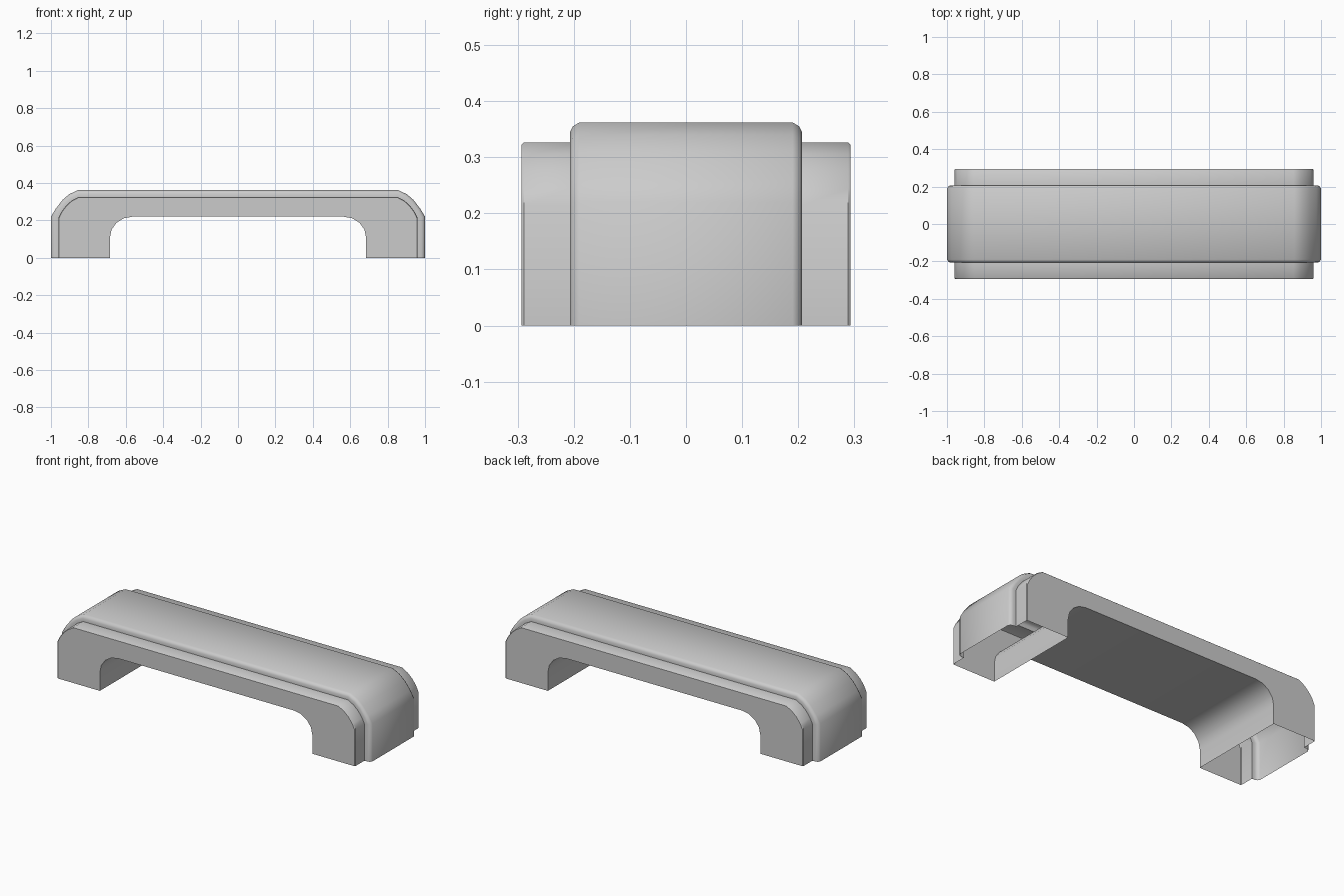
import bpy, bmesh, math

if "Cube" in bpy.data.objects:
    bpy.data.objects.remove(bpy.data.objects["Cube"])

# Right half of the end profiles (x, z): raised band, recessed body, arch underside
BAND = [(1, 0), (1, .22), (.975, .262), (.938, .31), (.903, .34), (.857, .362)]
BODY = [(.96, 0), (.96, .214), (.945, .245), (.92, .279), (.89, .306), (.853, .326)]
ARCH = [(.685, 0)] + [(.565 + .12 * math.cos(a), .108 + .112 * math.sin(a))
                      for a in (math.pi / 2 * i / 4 for i in range(5))]

# Cross-section: (y, t), t = 0 on the band surface, 1 on the body surface
HALF = [(.19, 0), (.202, .2), (.207, .5), (.207, 1), (.289, 1), (.2935, 1.1)]
SECTION = [(-y, t) for y, t in reversed(HALF)] + HALF


def mirrored(half):
    return half + [(-x, z) for x, z in reversed(half)]


def outline(t):
    return mirrored([(a + (c - a) * t, b + (d - b) * t)
                     for (a, b), (c, d) in zip(BAND, BODY)])


bm = bmesh.new()


def ring(points, y):
    return [bm.verts.new((x, y, z)) for x, z in points]


def bridge(r0, r1):
    for i in range(len(r0) - 1):
        bm.faces.new((r0[i], r0[i + 1], r1[i + 1], r1[i]))


# Stepped outer skin
rings = [ring(outline(t), y) for y, t in SECTION]
for r0, r1 in zip(rings, rings[1:]):
    bridge(r0, r1)

# Smooth arch underside; leg bottoms stay open
a0, a1 = (ring(mirrored(ARCH), s * .2935) for s in (-1, 1))
bridge(a0, a1)

# Flat side walls
for outer, inner in ((rings[0], a0), (rings[-1], a1)):
    bridge(outer, inner)

bmesh.ops.recalc_face_normals(bm, faces=bm.faces)
mesh = bpy.data.meshes.new("bridge_handle")
bm.to_mesh(mesh)
bm.free()
obj = bpy.data.objects.new("bridge_handle", mesh)
bpy.context.collection.objects.link(obj)
bpy.context.view_layer.objects.active = obj
obj.select_set(True)
bpy.ops.object.shade_smooth_by_angle(angle=math.radians(38))
